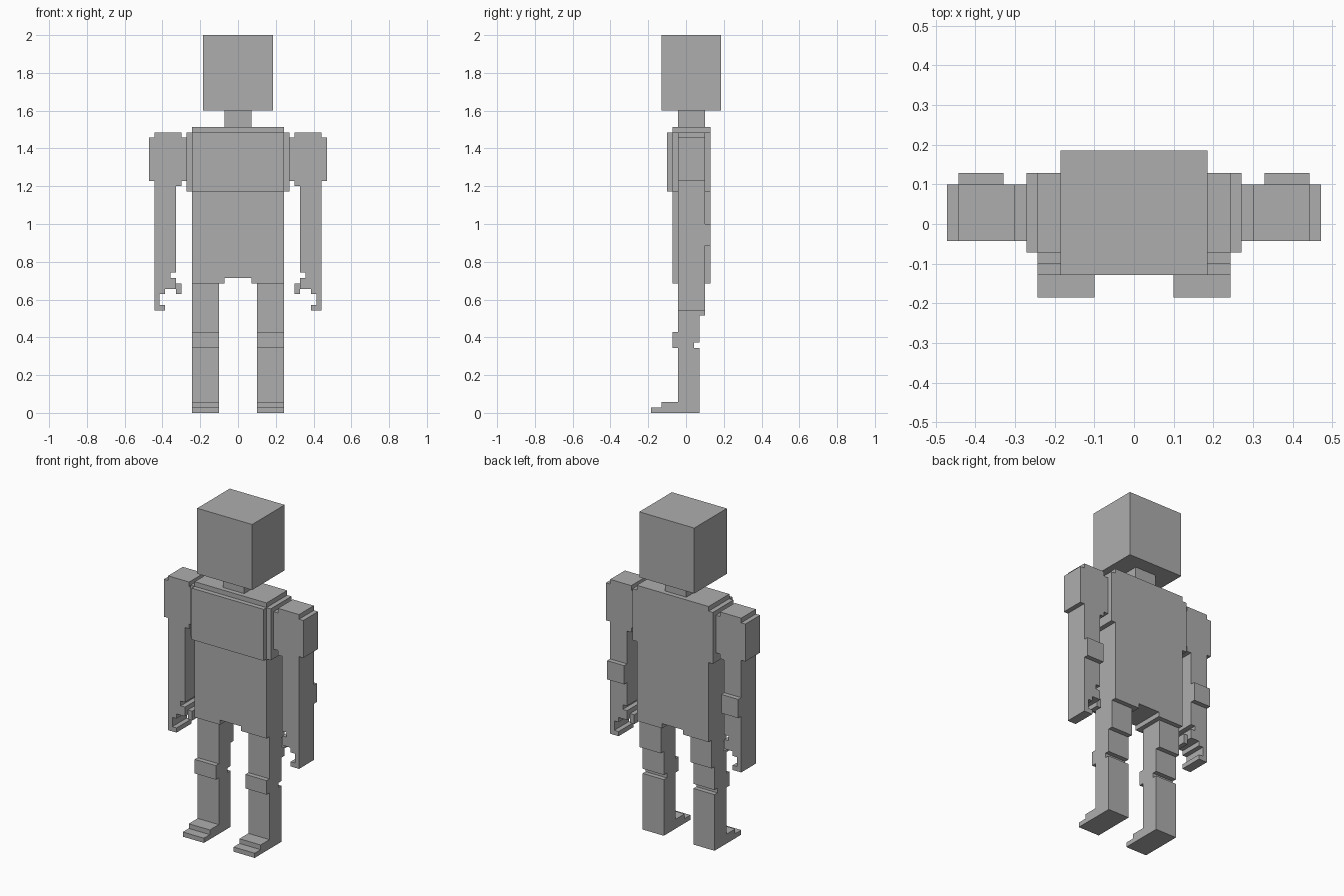
import bpy, bmesh
from mathutils import Vector

if "Cube" in bpy.data.objects:
    bpy.data.objects.remove(bpy.data.objects["Cube"])

U = 1 / 35  # one block unit; the figure is 70 blocks tall

grey = bpy.data.materials.new("plain grey")
grey.diffuse_color = (0.42, 0.42, 0.42, 1)
grey.use_nodes = True
grey.node_tree.nodes["Principled BSDF"].inputs["Base Color"].default_value = grey.diffuse_color


def prism(name, profile, axis, lo, hi):
    """Extrude a closed profile along x (profile in y,z) or y (profile in x,z)."""
    bm = bmesh.new()
    if axis == "x":
        pts = [Vector((lo, a, b)) for a, b in profile]
        step = Vector((hi - lo, 0, 0))
    else:
        pts = [Vector((a, lo, b)) for a, b in profile]
        step = Vector((0, hi - lo, 0))
    face = bm.faces.new([bm.verts.new(p * U) for p in pts])
    ext = bmesh.ops.extrude_face_region(bm, geom=[face])
    verts = [g for g in ext["geom"] if isinstance(g, bmesh.types.BMVert)]
    bmesh.ops.translate(bm, verts=verts, vec=step * U)
    bmesh.ops.recalc_face_normals(bm, faces=bm.faces)
    mesh = bpy.data.meshes.new(name)
    bm.to_mesh(mesh)
    bm.free()
    mesh.materials.append(grey)
    obj = bpy.data.objects.new(name, mesh)
    bpy.context.collection.objects.link(obj)
    return obj


def block(name, x, y, z):
    return prism(name, [(x[0], z[0]), (x[1], z[0]), (x[1], z[1]), (x[0], z[1])], "y", *y)


def mirror(half):
    """Close a right-hand outline with its reflection."""
    return half + [(-x, z) for x, z in reversed(half)]


def paired(obj):
    mod = obj.modifiers.new("mirror", "MIRROR")
    mod.use_mirror_merge = False
    return obj


# Head and neck
block("head", (-6.5, 6.5), (-4.5, 6.5), (56, 70))
block("neck", (-2.5, 2.5), (-1.5, 3.5), (53, 56))

# Torso with wider chest and a notch between the hips
prism("torso", mirror([(2.5, 25), (2.5, 24), (8.5, 24), (8.5, 41), (9.5, 41),
                       (9.5, 52), (8.5, 52), (8.5, 53)]), "y", -2.5, 4.5)
block("chest_plate", (-8.5, 8.5), (-3.5, -2.5), (41, 52))

# Arms: shoulder, forearm and hooked fingers in one outline
arm = [(10.5, 52), (10.5, 51), (9.5, 51), (9.5, 43), (10.5, 43), (10.5, 42),
       (11.5, 42), (11.5, 26), (12.5, 26), (12.5, 25), (11.5, 25), (11.5, 23),
       (13.5, 23), (13.5, 22), (14.5, 22), (14.5, 20), (13.5, 20), (13.5, 19),
       (15.5, 19), (15.5, 43), (16.5, 43), (16.5, 51), (15.5, 51), (15.5, 52)]
paired(prism("arms", arm, "y", -1.5, 3.5))
paired(block("elbow_pads", (11.5, 15.5), (3.5, 4.5), (31, 35)))
paired(block("thumbs", (10.5, 11.5), (-0.5, 2.5), (22, 24)))

# Legs: thigh, knee, calf and stepped foot in one side outline
leg = [(-6.5, 0), (2.5, 0), (2.5, 12), (1.5, 12), (1.5, 13), (2.5, 13),
       (2.5, 18), (3.5, 18), (3.5, 24), (-1.5, 24), (-1.5, 15), (-2.5, 15),
       (-2.5, 12), (-1.5, 12), (-1.5, 2), (-4.5, 2), (-4.5, 1), (-6.5, 1)]
paired(prism("legs", leg, "x", 3.5, 8.5))
